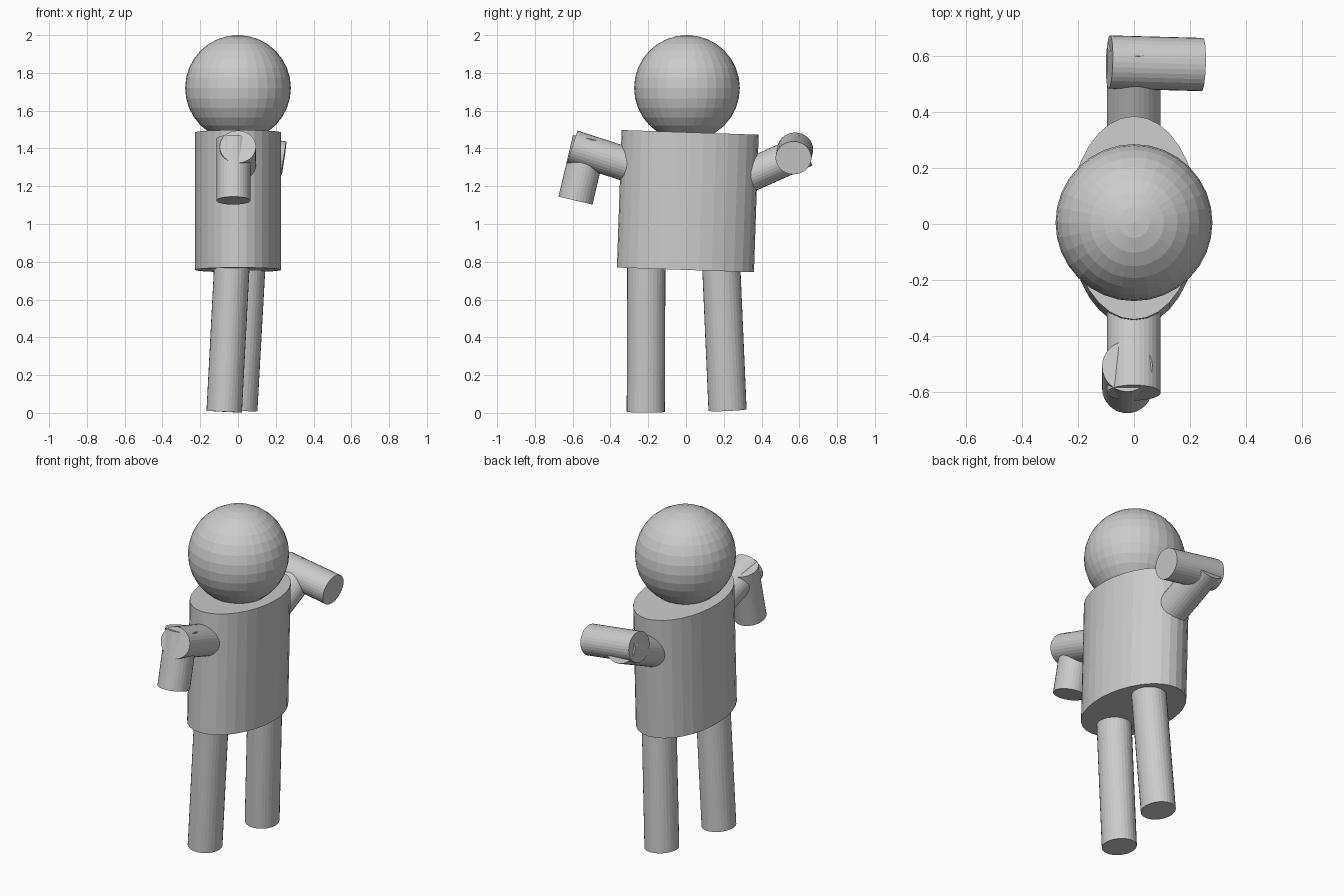
import bpy
from mathutils import Matrix, Vector

if "Cube" in bpy.data.objects:
    bpy.data.objects.remove(bpy.data.objects["Cube"])


def rod(name, start, end, side, r_side, r_other):
    """Elliptical cylinder from start to end; r_side is the radius along side."""
    a, b = Vector(start), Vector(end)
    axis = (b - a).normalized()
    u = Vector(side)
    u = (u - axis * u.dot(axis)).normalized()
    v = axis.cross(u)
    bpy.ops.mesh.primitive_cylinder_add(vertices=32, radius=1, depth=1)
    ob = bpy.context.object
    ob.name = name
    frame = Matrix((u * r_side, v * r_other, b - a)).transposed().to_4x4()
    ob.data.transform(Matrix.Translation((a + b) / 2) @ frame)
    return ob


X, Y = (1, 0, 0), (0, 1, 0)

# Head
bpy.ops.mesh.primitive_uv_sphere_add(segments=32, ring_count=16, radius=0.28,
                                     location=(0, 0.005, 1.72))
bpy.context.object.name = "head"

# Oval torso, leaning slightly
rod("torso", (0, -0.003, 0.757), (0, 0.022, 1.485), X, 0.228, 0.363)

# Legs, tops tucked just inside the torso
rod("left_leg", (-0.073, -0.213, 0.006), (-0.032, -0.21, 0.79), X, 0.094, 0.101)
rod("right_leg", (0.009, 0.22, 0.015), (0.052, 0.186, 0.79), X, 0.094, 0.101)

# Upper arms
rod("left_upper_arm", (-0.001, -0.25, 1.295), (-0.001, -0.602, 1.409), X, 0.096, 0.09)
rod("right_upper_arm", (-0.001, 0.29, 1.237), (-0.001, 0.634, 1.39), X, 0.096, 0.088)

# Forearms, one hanging and one reaching sideways
rod("left_forearm", (-0.024, -0.508, 1.451), (-0.024, -0.585, 1.124), X, 0.09, 0.0925)
rod("right_forearm", (-0.088, 0.578, 1.397), (0.244, 0.569, 1.35), Y, 0.095, 0.088)
